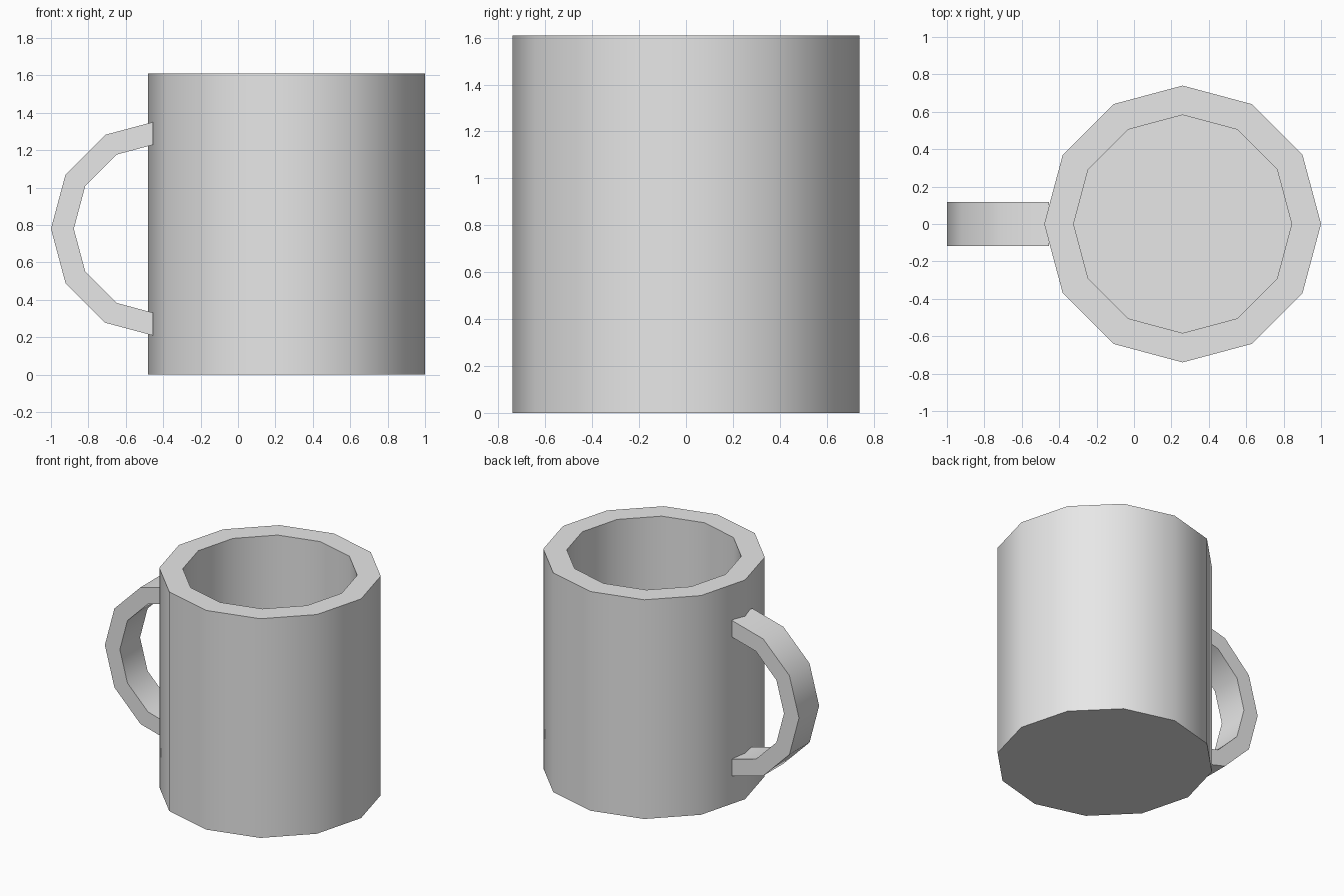
import bpy, bmesh, math

if "Cube" in bpy.data.objects:
    bpy.data.objects.remove(bpy.data.objects["Cube"])

SIDES = 12
clay = bpy.data.materials.new("light_grey")
clay.diffuse_color = (0.8, 0.8, 0.8, 1)
clay.use_nodes = True
clay.node_tree.nodes["Principled BSDF"].inputs["Base Color"].default_value = clay.diffuse_color


def finish(name, bm):
    bmesh.ops.recalc_face_normals(bm, faces=bm.faces)
    mesh = bpy.data.meshes.new(name)
    bm.to_mesh(mesh)
    bm.free()
    mesh.materials.append(clay)
    ob = bpy.data.objects.new(name, mesh)
    bpy.context.collection.objects.link(ob)
    bpy.ops.object.select_all(action='DESELECT')
    ob.select_set(True)
    bpy.context.view_layer.objects.active = ob
    bpy.ops.object.shade_smooth_by_angle(angle=math.radians(35))
    return ob


def bridge(bm, a, b):
    for i in range(len(a)):
        j = (i + 1) % len(a)
        bm.faces.new((a[i], a[j], b[j], b[i]))


# Cup: outer wall, flat rim, inner wall and floor
bm = bmesh.new()
rings = []
for radius, z in [(0.74, 0), (0.74, 1.61), (0.583, 1.61), (0.583, 0.16)]:
    rings.append([bm.verts.new((0.26 + radius * math.cos(math.tau * i / SIDES),
                                radius * math.sin(math.tau * i / SIDES), z))
                  for i in range(SIDES)])
for a, b in zip(rings, rings[1:]):
    bridge(bm, a, b)
bm.faces.new(rings[0])
bm.faces.new(rings[-1])
finish("cup", bm)

# Handle: half of a twelve-sided ring, cut off just inside the cup wall
bm = bmesh.new()
cx, cz, half_width, cut_x = -0.42, 0.78, 0.117, -0.455
sections = []
for k in range(-3, 4):
    angle = math.pi - k * math.tau / SIDES
    section = []
    for radius, y in [(0.58, -1), (0.58, 1), (0.458, 1), (0.458, -1)]:
        x = cx + radius * math.cos(angle)
        z = radius * math.sin(angle)
        if abs(k) == 3:  # slide the end back along the slope to the cut
            z -= math.copysign((x - cut_x) * math.tan(math.radians(15)), z)
            x = cut_x
        section.append(bm.verts.new((x, y * half_width, cz + z)))
    sections.append(section)
for a, b in zip(sections, sections[1:]):
    bridge(bm, a, b)
bm.faces.new(sections[0])
bm.faces.new(sections[-1])
finish("handle", bm)
